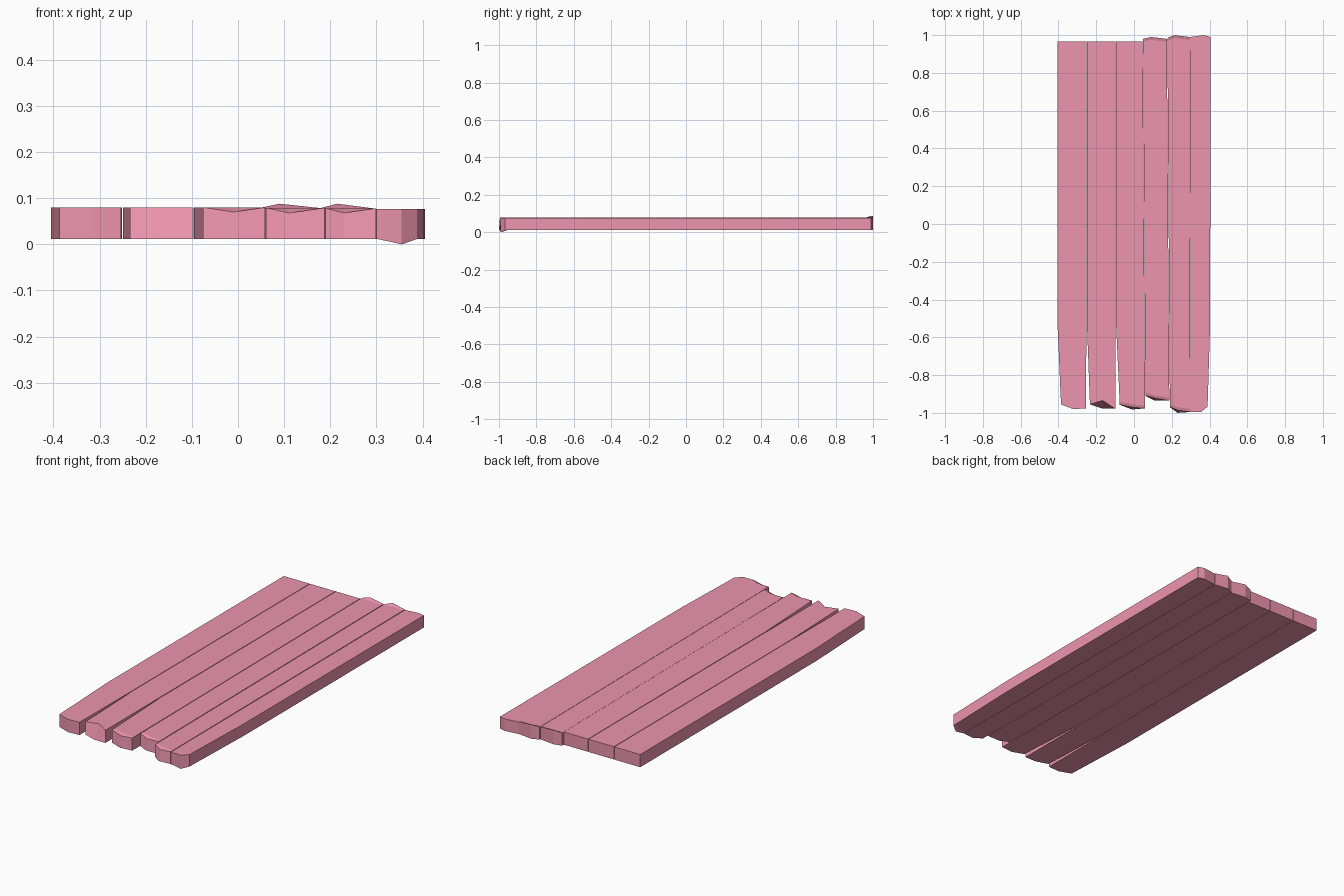
import bpy, bmesh

if "Cube" in bpy.data.objects:
    bpy.data.objects.remove(bpy.data.objects["Cube"])

mat = bpy.data.materials.new("pink_wood")
mat.diffuse_color = (0.85, 0.3, 0.42, 1)
mat.use_nodes = True
mat.node_tree.nodes["Principled BSDF"].inputs["Base Color"].default_value = mat.diffuse_color

BOTTOM = 0.012
SHOULDER = -0.53
INSET = 0.015


def plank(name, top, left, right, front, back,
          mid_front=None, mid_front_low=None, mid_back_z=None):
    """left/right: x at front, shoulder and back; front/back: three (x, y) end points.
    mid_front / mid_front_low: (y, z) of the chipped middle point, top / bottom."""
    bm = bmesh.new()
    layers = []
    for level in (0, 1):
        z = top if level else BOTTOM
        tip = [(x, y, z) for x, y in front]
        tail = [(x, y, z) for x, y in back]
        chip = mid_front if level else mid_front_low
        if chip:
            tip[1] = (tip[1][0], chip[0], chip[1])
        if level and mid_back_z:
            tail[1] = (tail[1][0], tail[1][1], mid_back_z)
        rows = [tip,
                [(x, y + INSET, z) for x, y, _ in tip],
                [(left[1], SHOULDER, z), ((left[1] + right[1]) / 2, SHOULDER, z),
                 (right[1], SHOULDER, z)],
                [(x, y - INSET, z) for x, y, _ in tail],
                tail]
        layers.append([[bm.verts.new(p) for p in r] for r in rows])
    lo, hi = layers
    n = len(lo)
    for i in range(n - 1):
        for j in range(2):
            for g in layers:
                bm.faces.new((g[i][j], g[i][j + 1], g[i + 1][j + 1], g[i + 1][j]))
        for j in (0, 2):
            bm.faces.new((lo[i][j], lo[i + 1][j], hi[i + 1][j], hi[i][j]))
    for i in (0, n - 1):
        for j in range(2):
            bm.faces.new((lo[i][j], lo[i][j + 1], hi[i][j + 1], hi[i][j]))
    bmesh.ops.recalc_face_normals(bm, faces=bm.faces)
    me = bpy.data.meshes.new(name)
    bm.to_mesh(me)
    bm.free()
    me.materials.append(mat)
    bpy.context.collection.objects.link(bpy.data.objects.new(name, me))


def ends(left, right, mx, fy, bx, by):
    return ([(left[0], fy[0]), (mx, fy[1]), (right[0], fy[2])],
            [(left[2], by[0]), (bx, by[1]), (right[2], by[2])])


FLAT = (0.965, 0.965, 0.965)
# name, top z, left xs, right xs, front mid x, front ys, back mid x, back ys, chips
specs = [
    ("plank_1", 0.080, (-0.387, -0.405, -0.405), (-0.254, -0.252, -0.252),
     -0.32, (-0.955, -0.98, -0.976), -0.33, FLAT, {}),
    ("plank_2", 0.080, (-0.234, -0.249, -0.249), (-0.099, -0.099, -0.099),
     -0.165, (-0.955, -0.978, -0.978), -0.17, FLAT, {"mid_front": (-0.935, 0.08)}),
    ("plank_3", 0.080, (-0.076, -0.095, -0.096), (0.058, 0.056, 0.046),
     -0.01, (-0.957, -0.982, -0.976), -0.02, FLAT, {"mid_front": (-0.97, 0.07)}),
    ("plank_4", 0.079, (0.061, 0.058, 0.048), (0.187, 0.184, 0.174),
     0.11, (-0.91, -0.935, -0.935), 0.09, (0.98, 0.99, 0.98),
     {"mid_front": (-0.922, 0.068), "mid_back_z": 0.088}),
    ("plank_5", 0.078, (0.190, 0.187, 0.177), (0.299, 0.297, 0.293),
     0.23, (-0.97, -1.0, -0.995), 0.215, (0.985, 1.0, 0.99),
     {"mid_front": (-0.985, 0.068), "mid_back_z": 0.088}),
    ("plank_6", 0.076, (0.300, 0.299, 0.295), (0.390, 0.403, 0.405),
     0.355, (-0.995, -0.995, -0.967), 0.37, (0.99, 1.0, 0.99),
     {"mid_front_low": (-0.99, 0.0)}),
]
for name, top, l, r, mx, fy, bx, by, chips in specs:
    front, back = ends(l, r, mx, fy, bx, by)
    plank(name, top, l, r, front, back, **chips)
